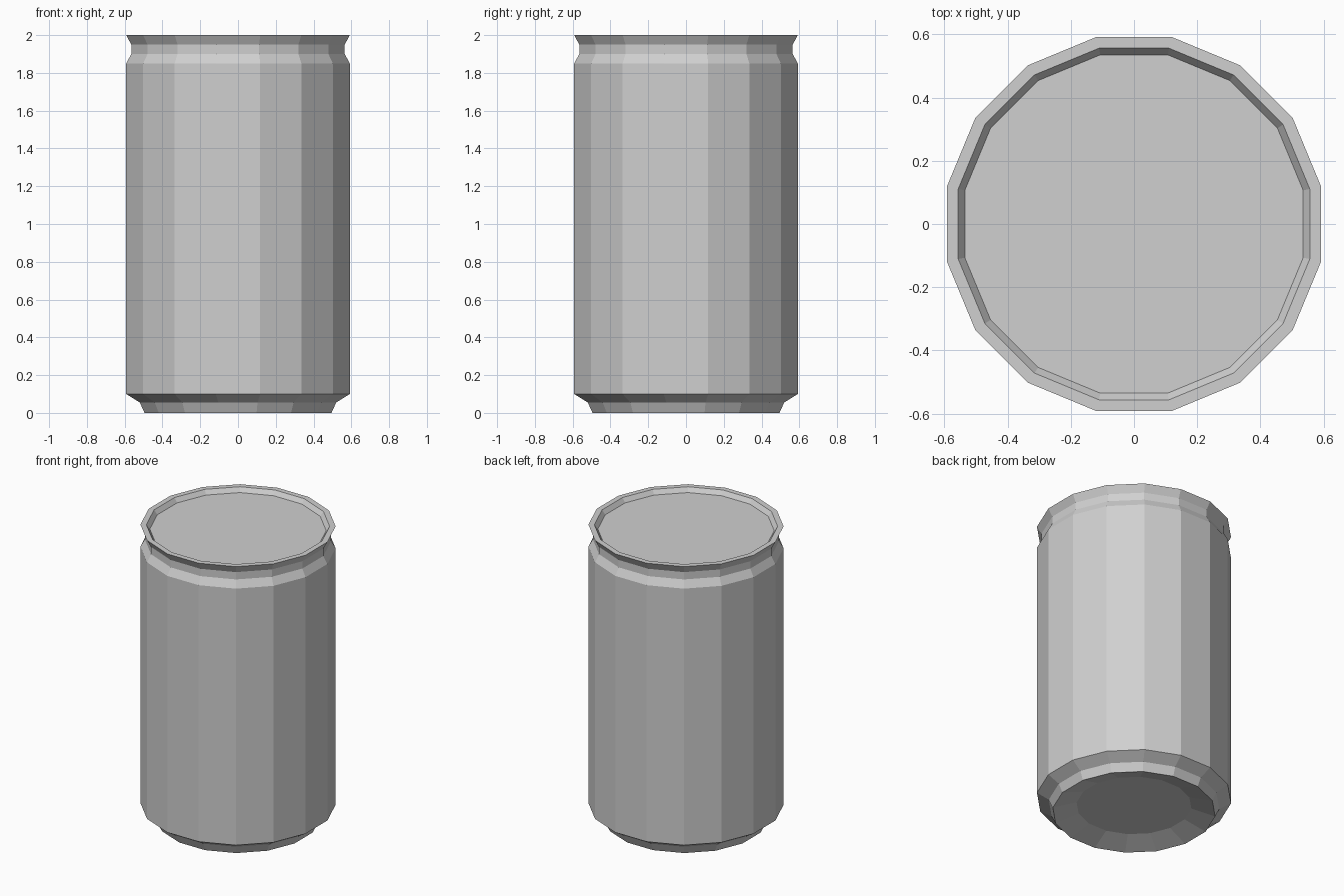
import bpy
import bmesh
from math import cos, sin, pi

SIDES = 16
HALF_STEP = pi / SIDES

cube = bpy.data.objects.get("Cube")
if cube:
    bpy.data.objects.remove(cube, do_unlink=True)

metal = bpy.data.materials.new("grey metal")
metal.use_nodes = True
colour = (0.63, 0.63, 0.63, 1)
metal.diffuse_color = colour
metal.node_tree.nodes["Principled BSDF"].inputs["Base Color"].default_value = colour


def turned(name, profile, cap_first=False, cap_last=False):
    """Turn a profile of (half width across flats, height), going up the outside."""
    bm = bmesh.new()
    rings = []
    for half_width, z in profile:
        r = half_width / cos(HALF_STEP)
        angles = [(2 * i + 1) * HALF_STEP for i in range(SIDES)]
        rings.append([bm.verts.new((r * cos(a), r * sin(a), z)) for a in angles])
    for low, high in zip(rings, rings[1:]):
        for i in range(SIDES):
            j = (i + 1) % SIDES
            bm.faces.new((low[i], low[j], high[j], high[i]))
    if cap_first:
        bm.faces.new(rings[0][::-1])
    if cap_last:
        bm.faces.new(rings[-1])
    mesh = bpy.data.meshes.new(name)
    bm.to_mesh(mesh)
    bm.free()
    mesh.materials.append(metal)
    obj = bpy.data.objects.new(name, mesh)
    bpy.context.collection.objects.link(obj)
    return obj


# Recessed underside and tapered foot
turned("can_base", [(0.35, 0.047), (0.495, 0), (0.52, 0.055), (0.592, 0.1)],
       cap_first=True)

# Straight wall with shoulder and neck
turned("can_body", [(0.592, 0.1), (0.592, 1.85), (0.565, 1.9), (0.565, 1.95)])

# Flared rim and sunken lid
turned("can_rim_and_lid", [(0.565, 1.95), (0.592, 2), (0.556, 2), (0.535, 1.97)],
       cap_last=True)
